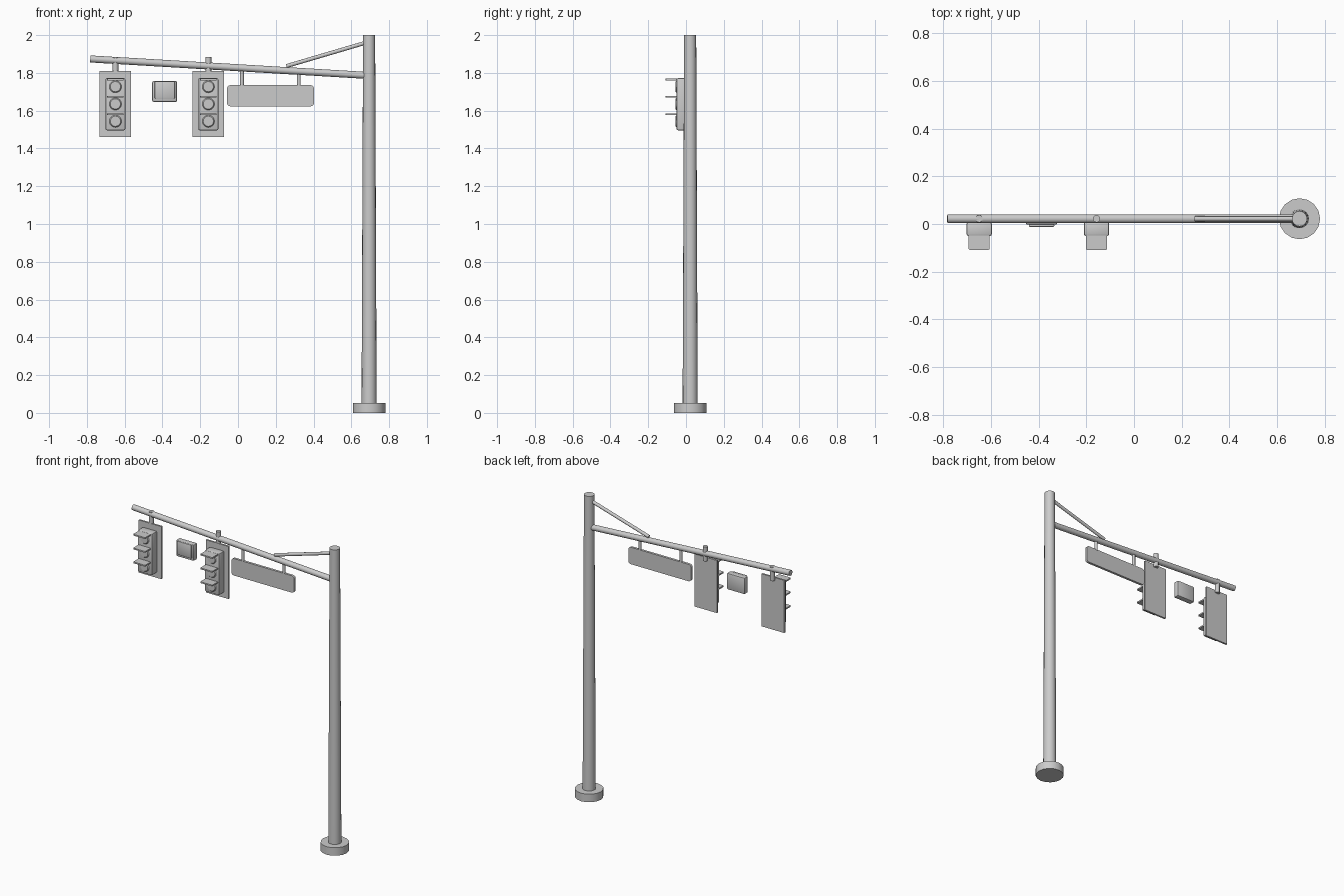
import bpy, bmesh, math
from mathutils import Vector

cube = bpy.data.objects.get("Cube")
if cube:
    bpy.data.objects.remove(cube, do_unlink=True)

grey = bpy.data.materials.new("light_grey")
grey.use_nodes = True
GREY = (0.6, 0.6, 0.6, 1)
grey.diffuse_color = GREY
grey.node_tree.nodes["Principled BSDF"].inputs["Base Color"].default_value = GREY

AXIS_Y = 0.022   # depth of the pole and arm
POLE_X = 0.694


def finish(obj, name, smooth=True):
    obj.name = obj.data.name = name
    obj.data.materials.append(grey)
    if smooth:
        bpy.ops.object.select_all(action='DESELECT')
        obj.select_set(True)
        bpy.context.view_layer.objects.active = obj
        bpy.ops.object.shade_smooth_by_angle(angle=math.radians(40))
    return obj


def tube(name, start, end, r1, r2=None, sides=16):
    """Closed round bar between two points."""
    a, b = Vector(start), Vector(end)
    bm = bmesh.new()
    bmesh.ops.create_cone(bm, cap_ends=True, segments=sides, radius1=r1,
                          radius2=r1 if r2 is None else r2, depth=(b - a).length)
    turn = (b - a).to_track_quat('Z', 'Y').to_matrix().to_4x4()
    turn.translation = (a + b) / 2
    bmesh.ops.transform(bm, matrix=turn, verts=bm.verts)
    mesh = bpy.data.meshes.new(name)
    bm.to_mesh(mesh)
    bm.free()
    obj = bpy.data.objects.new(name, mesh)
    bpy.context.collection.objects.link(obj)
    return finish(obj, name)


def box(name, x, y, z, bevel=0, along=None, segments=2):
    """Box from (min, max) pairs; bevels all edges or those along one axis."""
    bm = bmesh.new()
    bmesh.ops.create_cube(bm, size=1)
    for v in bm.verts:
        for i, (lo, hi) in enumerate((x, y, z)):
            v.co[i] = lo + (v.co[i] + 0.5) * (hi - lo)
    if bevel:
        edges = [e for e in bm.edges if along is None
                 or abs((e.verts[0].co - e.verts[1].co).normalized()[along]) > 0.9]
        bmesh.ops.bevel(bm, geom=edges, offset=bevel, segments=segments,
                        profile=0.5, affect='EDGES')
    mesh = bpy.data.meshes.new(name)
    bm.to_mesh(mesh)
    bm.free()
    obj = bpy.data.objects.new(name, mesh)
    bpy.context.collection.objects.link(obj)
    return finish(obj, name, smooth=bool(bevel))


def arm_z(x):
    """Height of the arm's centre line."""
    return 1.788 - 0.0595 * (x - 0.66)


# Pole, footing, arm and brace
tube("base", (POLE_X, AXIS_Y, 0), (POLE_X, AXIS_Y, 0.053), 0.086)
tube("pole", (POLE_X, AXIS_Y, 0.04), (POLE_X, AXIS_Y, 2), 0.04, 0.032)
tube("arm", (POLE_X, AXIS_Y, arm_z(POLE_X)), (-0.782, AXIS_Y, arm_z(-0.782)), 0.0185)
tube("brace", (0.256, AXIS_Y, 1.836), (POLE_X, AXIS_Y, 1.965), 0.0105, sides=12)


# Signal heads: back plate, housing, lenses and flat visors
def signal(side, cx):
    def span(half):
        return cx - half, cx + half
    tube(side + "_signal_hanger", (cx, AXIS_Y, 1.79), (cx, AXIS_Y, 1.884), 0.0155, sides=12)
    box(side + "_back_plate", span(0.083), (0.006, 0.018), (1.461, 1.809))
    box(side + "_housing", span(0.053), (-0.05, 0.008), (1.496, 1.772), 0.008)
    for i, level in enumerate(("top", "middle", "bottom")):
        z = 1.727 - 0.0915 * i
        tube(f"{side}_{level}_lens", (cx, -0.048, z), (cx, -0.056, z), 0.034, 0.027, 24)
        box(f"{side}_{level}_visor", span(0.044), (-0.108, -0.045), (z + 0.033, z + 0.042),
            0.004, along=2)


signal("right", -0.649)
signal("middle", -0.157)

# Small sensor box with a raised front panel
box("sensor_box", (-0.454, -0.322), (-0.003, 0.036), (1.647, 1.756), 0.008)
box("sensor_panel", (-0.441, -0.334), (-0.012, 0.0), (1.664, 1.755), 0.005)

# Street sign hung from two rods
box("sign_plate", (-0.058, 0.402), (0.014, 0.03), (1.623, 1.735), 0.018, along=1, segments=4)
for side, x in (("right", 0.021), ("left", 0.322)):
    tube(side + "_sign_rod", (x, AXIS_Y, 1.73), (x, AXIS_Y, arm_z(x)), 0.01, sides=12)
